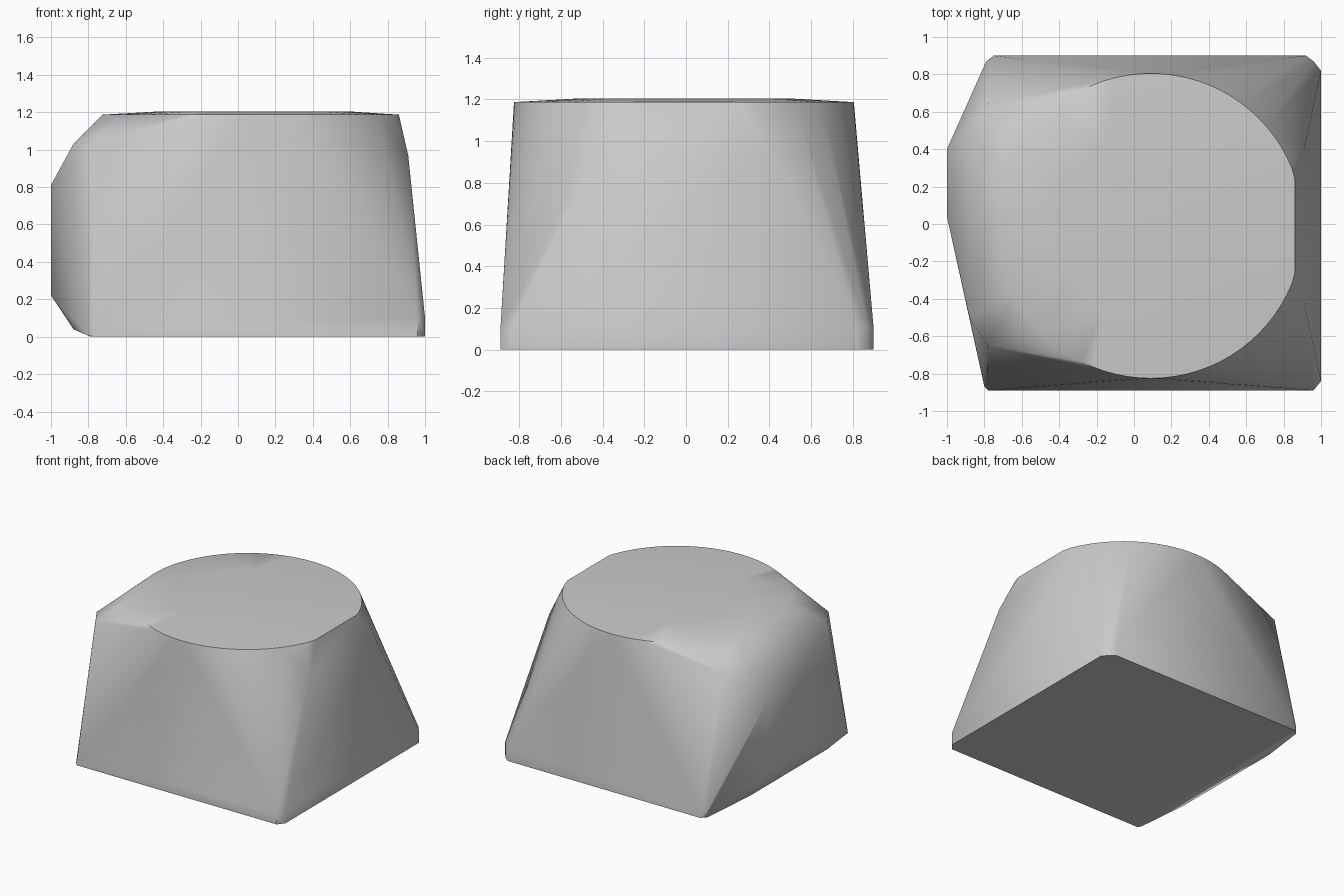
import bpy, bmesh, math

cube = bpy.data.objects.get("Cube")
if cube:
    bpy.data.objects.remove(cube, do_unlink=True)

grey = bpy.data.materials.new("plain grey")
grey.use_nodes = True
colour = (0.6, 0.6, 0.6, 1)
grey.diffuse_color = colour
grey.node_tree.nodes["Principled BSDF"].inputs["Base Color"].default_value = colour


def ring(radius, z, count, limit):
    """Circle of points, cut flat on the +x side."""
    pts = []
    for i in range(count):
        a = math.tau * i / count
        pts.append((min(0.09 + radius * math.cos(a), limit), -0.01 + radius * math.sin(a), z))
    return pts


# Gently crowned round top with one flat side
points = ring(0.815, 1.187, 80, 0.86) + ring(0.5, 1.205, 48, 0.86)

# Square foot with clipped corners
foot = [(-0.75, 0.9), (0.92, 0.9), (0.96, 0.87), (1, 0.82),
        (1, -0.84), (0.96, -0.89), (-0.78, -0.89)]
points += [(x, y, z) for x, y in foot for z in (0, 0.1 if x > 0 else 0.03)]
points += [(-0.79, 0.87, 0), (-0.79, 0.87, 0.05), (-0.8, -0.87, 0.005)]

# Shoulders of the flat side
points += [(0.91, y, 0.97) for y in (-0.42, 0.4)]

# Faceted bulge on the -x side
points += [(-1, y, z) for y in (0.04, 0.4) for z in (0.22, 0.81)]
points += [(-0.88, 0.46, 1.03), (-0.88, -0.5, 1.03), (-0.88, -0.5, 0.04), (-0.88, 0.46, 0.04)]
points += [(-0.78, 0.64, 1.04), (-0.785, -0.65, 1.04)]

# Wrap the outline points into one solid
bm = bmesh.new()
for p in points:
    bm.verts.new(p)
hull = bmesh.ops.convex_hull(bm, input=bm.verts[:])
loose = {v for v in hull["geom_interior"] + hull["geom_unused"] if isinstance(v, bmesh.types.BMVert)}
bmesh.ops.delete(bm, geom=list(loose), context='VERTS')
bmesh.ops.remove_doubles(bm, verts=bm.verts[:], dist=0.0005)
bmesh.ops.dissolve_limit(bm, angle_limit=0.01, verts=bm.verts[:], edges=bm.edges[:])
bmesh.ops.recalc_face_normals(bm, faces=bm.faces[:])
mesh = bpy.data.meshes.new("faceted_block")
bm.to_mesh(mesh)
bm.free()
mesh.materials.append(grey)

block = bpy.data.objects.new("faceted_block", mesh)
bpy.context.collection.objects.link(block)
bpy.context.view_layer.objects.active = block
block.select_set(True)
bpy.ops.object.shade_smooth_by_angle(angle=math.radians(40))
